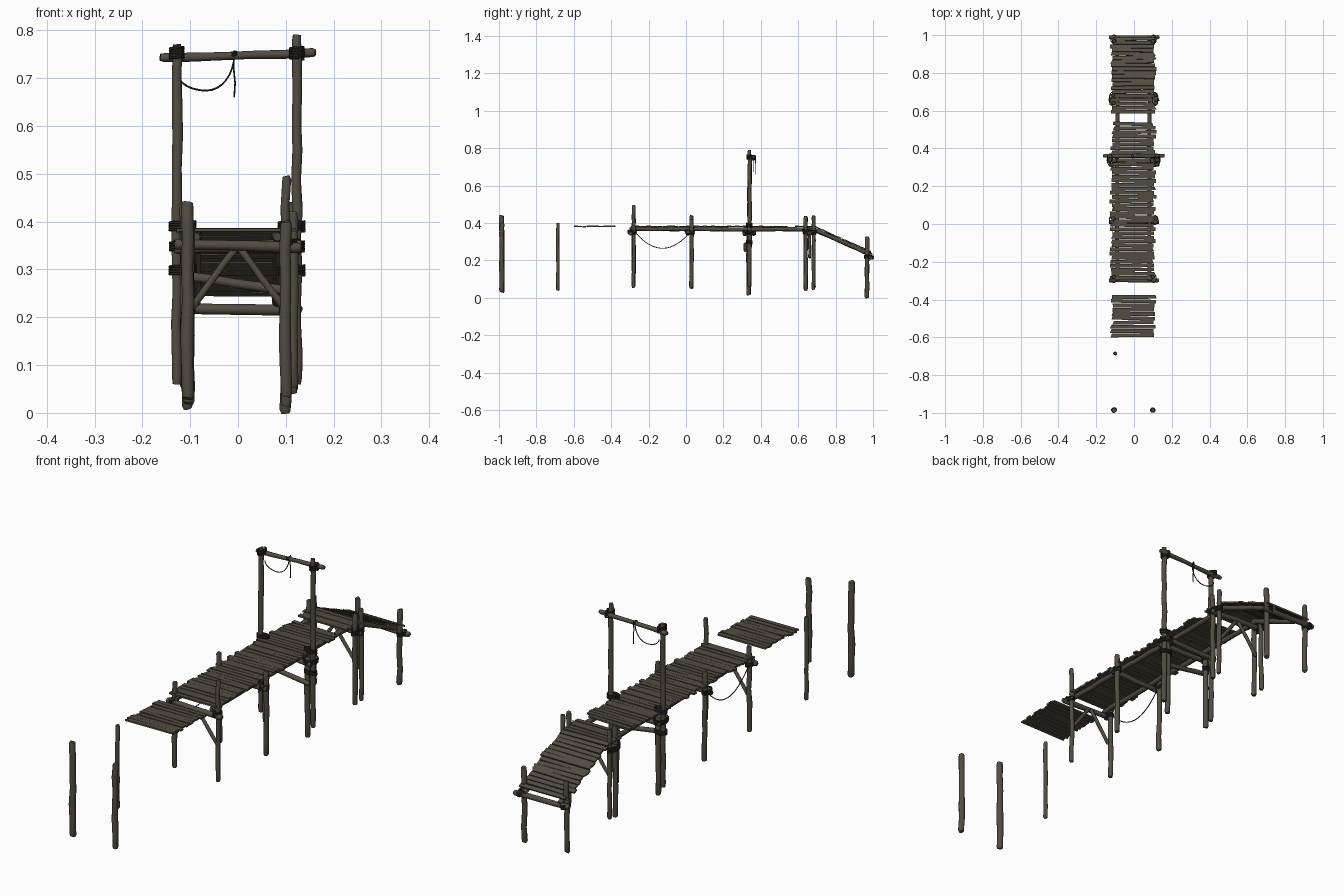
import bpy, bmesh, math, random
from mathutils import Vector, Matrix

random.seed(7)
cube = bpy.data.objects.get("Cube")
if cube:
    bpy.data.objects.remove(cube, do_unlink=True)


def material(name, rgb):
    m = bpy.data.materials.new(name)
    m.use_nodes = True
    m.diffuse_color = (*rgb, 1)
    bsdf = m.node_tree.nodes["Principled BSDF"]
    bsdf.inputs["Base Color"].default_value = (*rgb, 1)
    bsdf.inputs["Roughness"].default_value = 0.9
    return m


WOOD = material("weathered wood", (0.085, 0.074, 0.055))
ROPE = material("dark rope", (0.03, 0.027, 0.022))


def finish(name, bm, mat, smooth=True):
    bmesh.ops.recalc_face_normals(bm, faces=bm.faces)
    mesh = bpy.data.meshes.new(name)
    bm.to_mesh(mesh)
    bm.free()
    mesh.materials.append(mat)
    ob = bpy.data.objects.new(name, mesh)
    bpy.context.scene.collection.objects.link(ob)
    if smooth:
        bpy.ops.object.select_all(action="DESELECT")
        ob.select_set(True)
        bpy.context.view_layer.objects.active = ob
        bpy.ops.object.shade_smooth_by_angle(angle=math.radians(45))
    return ob


def sweep(bm, points, radii, sides):
    """Closed tube of the given radii through the points."""
    pts = [Vector(p) for p in points]
    rings = []
    for i, p in enumerate(pts):
        d = pts[min(i + 1, len(pts) - 1)] - pts[max(i - 1, 0)]
        ref = Vector((1, 0, 0)) if abs(d.normalized().x) < 0.7 else Vector((0, 1, 0))
        u = d.cross(ref).normalized()
        v = d.cross(u).normalized()
        angles = [math.tau * k / sides for k in range(sides)]
        rings.append([bm.verts.new(p + radii[i] * (u * math.cos(a) + v * math.sin(a)))
                      for a in angles])
    for a, b in zip(rings, rings[1:]):
        for k in range(sides):
            n = (k + 1) % sides
            bm.faces.new((a[k], a[n], b[n], b[k]))
    bm.faces.new(rings[0])
    bm.faces.new(rings[-1])


def log(name, a, b, r, wobble=0.002):
    """Slightly crooked round timber with worn ends."""
    a, b = Vector(a), Vector(b)
    steps = max(4, int((b - a).length / 0.06))
    pts, radii = [a], [r * 0.8]
    ts = [0.02] + [i / steps for i in range(1, steps)] + [0.98]
    for t in ts:
        bend = Vector([random.uniform(-wobble, wobble) for _ in range(3)])
        pts.append(a.lerp(b, t) + bend)
        radii.append(r * random.uniform(0.92, 1.06))
    bm = bmesh.new()
    sweep(bm, pts + [b], radii + [r * 0.8], 10)
    return finish(name, bm, WOOD)


def rope(name, pts, r=0.002):
    bm = bmesh.new()
    sweep(bm, pts, [r] * len(pts), 6)
    return finish(name, bm, ROPE)


def lashing(name, centre, rx, ry, coils=4):
    """Stack of rope coils round one or two posts."""
    c, pts, n = Vector(centre), [], 14
    for i in range(coils * n + 1):
        a = math.tau * i / n
        z = (i / n - coils / 2) * 0.005
        pts.append(c + Vector((rx * math.cos(a), ry * math.sin(a), z)))
    return rope(name, pts, 0.003)


def planks(name, start, end, count, skip=()):
    """Row of uneven boards from start to end, both given as (y, z)."""
    bm = bmesh.new()
    dy, dz = end[0] - start[0], end[1] - start[1]
    pitch, slope = math.hypot(dy, dz) / count, math.atan2(dz, dy)
    for i in range(count):
        if i in skip:
            continue
        t = (i + 0.5) / count
        x0, x1 = -0.118 + random.uniform(-0.012, 0.008), 0.11 + random.uniform(-0.008, 0.01)
        place = Matrix.Translation(((x0 + x1) / 2, start[0] + dy * t,
                                    start[1] + dz * t + random.uniform(-0.0015, 0.0015)))
        turn = Matrix.Rotation(slope, 4, "X") @ Matrix.Rotation(random.gauss(0, 0.012), 4, "Z")
        size = Matrix.Diagonal((x1 - x0, pitch * random.uniform(0.82, 0.97), 0.007, 1))
        made = bmesh.ops.create_cube(bm, size=1, matrix=place @ turn @ size)
        # chip one corner of some boards
        if random.random() < 0.5:
            side = random.choice((-1, 1))
            mid = place.translation
            for v in made["verts"]:
                if (v.co.x - mid.x) * side > 0 and v.co.y > mid.y:
                    v.co.x -= side * random.uniform(0.006, 0.014)
    return finish(name, bm, WOOD, smooth=False)


# Deck boards: loose section, main deck with a hole, sloping ramp
planks("loose_deck_section", (-0.6, 0.382), (-0.375, 0.382), 10)
planks("main_deck", (-0.295, 0.382), (0.69, 0.382), 46, skip=(39, 40))
planks("ramp_deck", (0.69, 0.38), (0.99, 0.247), 15)

# Long bearers under the boards
for side, x in (("right", -0.088), ("left", 0.082)):
    log(f"{side}_bearer", (x, -0.3, 0.368), (x, 0.69, 0.366), 0.011)
    log(f"{side}_ramp_bearer", (x, 0.66, 0.377), (x, 0.995, 0.228), 0.011)

# Upright posts: name, x, y, bottom, top, radius
POSTS = [
    ("front_right", -0.105, -0.985, 0.03, 0.44, 0.014),
    ("front_left", 0.1, -0.985, 0.035, 0.4, 0.013),
    ("lone", -0.1, -0.685, 0.04, 0.4, 0.009),
    ("deck_end_right", -0.108, -0.28, 0.06, 0.43, 0.011),
    ("deck_end_left", 0.1, -0.28, 0.055, 0.495, 0.01),
    ("second_right", -0.11, 0.03, 0.05, 0.44, 0.011),
    ("second_left", 0.115, 0.03, 0.055, 0.42, 0.011),
    ("gate_support_right", -0.103, 0.335, 0.02, 0.36, 0.012),
    ("gate_support_left", 0.1, 0.335, 0.015, 0.36, 0.012),
    ("gate_right", -0.128, 0.34, 0.06, 0.77, 0.011),
    ("gate_left", 0.123, 0.34, 0.06, 0.79, 0.011),
    ("third_right", -0.108, 0.64, 0.04, 0.435, 0.011),
    ("third_left", 0.115, 0.64, 0.04, 0.435, 0.011),
    ("fourth_right", -0.11, 0.682, 0.05, 0.435, 0.01),
    ("fourth_left", 0.115, 0.682, 0.045, 0.44, 0.01),
    ("ramp_foot_right", -0.105, 0.968, 0.01, 0.32, 0.011),
    ("ramp_foot_left", 0.1, 0.968, 0.0, 0.325, 0.012),
]
for name, x, y, low, high, r in POSTS:
    log(f"{name}_post", (x, y, low), (x, y, high), r)

# Cross beams carrying the bearers
for name, y, z, tilt in (("deck_end", -0.298, 0.349, 0.004), ("second", 0.01, 0.348, -0.004),
                         ("gate_front", 0.315, 0.346, 0.003), ("gate_rear", 0.36, 0.346, -0.003),
                         ("third", 0.661, 0.348, 0.004), ("ramp_foot", 0.988, 0.216, 0.003)):
    log(f"{name}_cross_beam", (-0.132, y, z + tilt), (0.132, y, z - tilt), 0.011)
log("gate_low_beam", (-0.12, 0.318, 0.288), (0.12, 0.318, 0.252), 0.01)

# Slanting braces, mirrored
for row, y in (("deck_end", -0.284), ("third", 0.661)):
    for side, s in (("right", -1), ("left", 1)):
        log(f"{row}_{side}_brace", (s * 0.004, y, 0.345), (s * 0.1, y, 0.215), 0.0075, 0.001)

# Gate top bar
log("gate_top_bar", (-0.163, 0.36, 0.744), (0.162, 0.36, 0.753), 0.009)

# Lashings at the joints
for side, x, px in (("right", -0.116, -0.128), ("left", 0.112, 0.123)):
    for z in (0.298, 0.39):
        lashing(f"{side}_gate_lashing", (x, 0.338, z), 0.027, 0.016)
    lashing(f"{side}_gate_beam_lashing", (x, 0.338, 0.348), 0.026, 0.034)
    lashing(f"{side}_gate_top_lashing", (px, 0.348, 0.752), 0.014, 0.023, 5)
    lashing(f"{side}_deck_end_lashing", (x * 0.92, -0.288, 0.352), 0.014, 0.023)
    lashing(f"{side}_second_lashing", (x, 0.021, 0.352), 0.015, 0.024)
    lashing(f"{side}_third_lashing", (x, 0.661, 0.352), 0.015, 0.036, 5)
    lashing(f"{side}_ramp_foot_lashing", (x * 0.92, 0.978, 0.218), 0.015, 0.024)

# Hanging ropes
sag = []
for i in range(17):
    u = i / 8 - 1
    sag.append((-0.112, -0.125 + 0.152 * u, 0.265 + 0.092 * u * u))
rope("side_rope", sag)
loop = []
for i in range(17):
    a = math.pi * (1 + i / 16)
    rise = 0.033 if i < 8 else 0.075
    loop.append((-0.066 + 0.058 * math.cos(a), 0.362, 0.674 + rise * (1 + math.sin(a))))
rope("gate_rope_loop", loop)
rope("gate_rope_tail", [(-0.008, 0.371, 0.758), (-0.009, 0.371, 0.72),
                        (-0.006, 0.37, 0.69), (-0.008, 0.37, 0.66)])
lashing("gate_rope_knot", (-0.008, 0.36, 0.75), 0.004, 0.012, 2)
